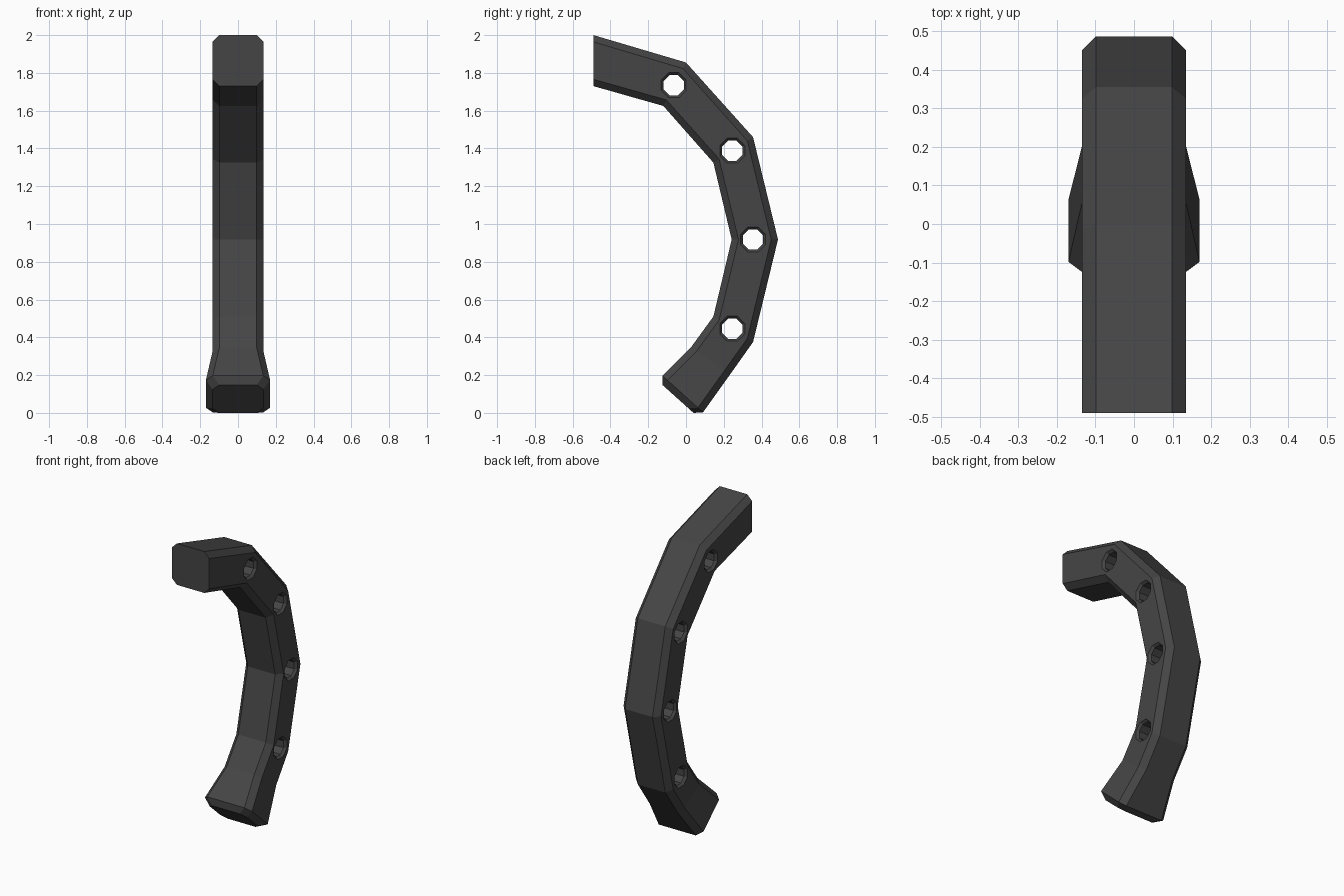
import bpy, bmesh, math
from mathutils import Vector

if "Cube" in bpy.data.objects:
    bpy.data.objects.remove(bpy.data.objects["Cube"])

dark = bpy.data.materials.new("dark grey")
dark.diffuse_color = (0.06, 0.06, 0.06, 1)
dark.use_nodes = True
dark.node_tree.nodes["Principled BSDF"].inputs["Base Color"].default_value = dark.diffuse_color


def loft(bm, rings, closed=False):
    """Skin a list of point rings into a solid with end caps."""
    vs = [[bm.verts.new(p) for p in r] for r in rings]
    n = len(vs[0])
    for a, b in zip(vs, vs[1:]):
        for i in range(n):
            j = (i + 1) % n
            bm.faces.new((a[i], a[j], b[j], b[i]))
    bm.faces.new(vs[0])
    bm.faces.new(vs[-1])


def finish(bm, name):
    bmesh.ops.recalc_face_normals(bm, faces=bm.faces[:])
    mesh = bpy.data.meshes.new(name)
    bm.to_mesh(mesh)
    bm.free()
    ob = bpy.data.objects.new(name, mesh)
    bpy.context.collection.objects.link(ob)
    mesh.materials.append(dark)
    return ob


def section(outer, inner, w, c=0.036):
    """Chamfered rectangle spanning outer to inner edge, half width w."""
    o, i = Vector((0, *outer)), Vector((0, *inner))
    d = (i - o).normalized() * c
    x, xc = Vector((w, 0, 0)), Vector((w - c, 0, 0))
    return [o + xc, o + d + x, i - d + x, i + xc,
            i - xc, i - d - x, o + d - x, o - xc]


# curved grip: outer point, inner point (y, z), half width
stations = [
    ((-0.49, 2.0), (-0.49, 1.73), 0.135),
    ((0.0, 1.855), (-0.12, 1.625), 0.135),
    ((0.355, 1.46), (0.145, 1.325), 0.135),
    ((0.487, 0.918), (0.242, 0.918), 0.135),
    ((0.355, 0.375), (0.145, 0.51), 0.135),
    ((0.231, 0.20), (0.025, 0.345), 0.135),
    ((0.09, 0.003), (-0.125, 0.197), 0.17),    # flared foot
    ((0.04, 0.0), (-0.125, 0.148), 0.135),     # bevelled end
]
bm = bmesh.new()
loft(bm, [section(*s) for s in stations])
handle = finish(bm, "curved_handle")

# octagonal through holes with countersunk rims
bm = bmesh.new()
for cy, cz in [(-0.065, 1.735), (0.245, 1.388), (0.355, 0.918), (0.245, 0.446)]:
    rings = []
    for x, r in [(-0.15, 0.085), (-0.12, 0.058), (0.12, 0.058), (0.15, 0.085)]:
        rings.append([(x, cy + r * math.cos(a), cz + r * math.sin(a))
                      for a in (math.pi / 8 + k * math.pi / 4 for k in range(8))])
    loft(bm, rings)
cutter = finish(bm, "hole_cutter")
cutter.hide_render = True
cutter.hide_set(True)

cut = handle.modifiers.new("holes", 'BOOLEAN')
cut.operation = 'DIFFERENCE'
cut.solver = 'EXACT'
cut.object = cutter
